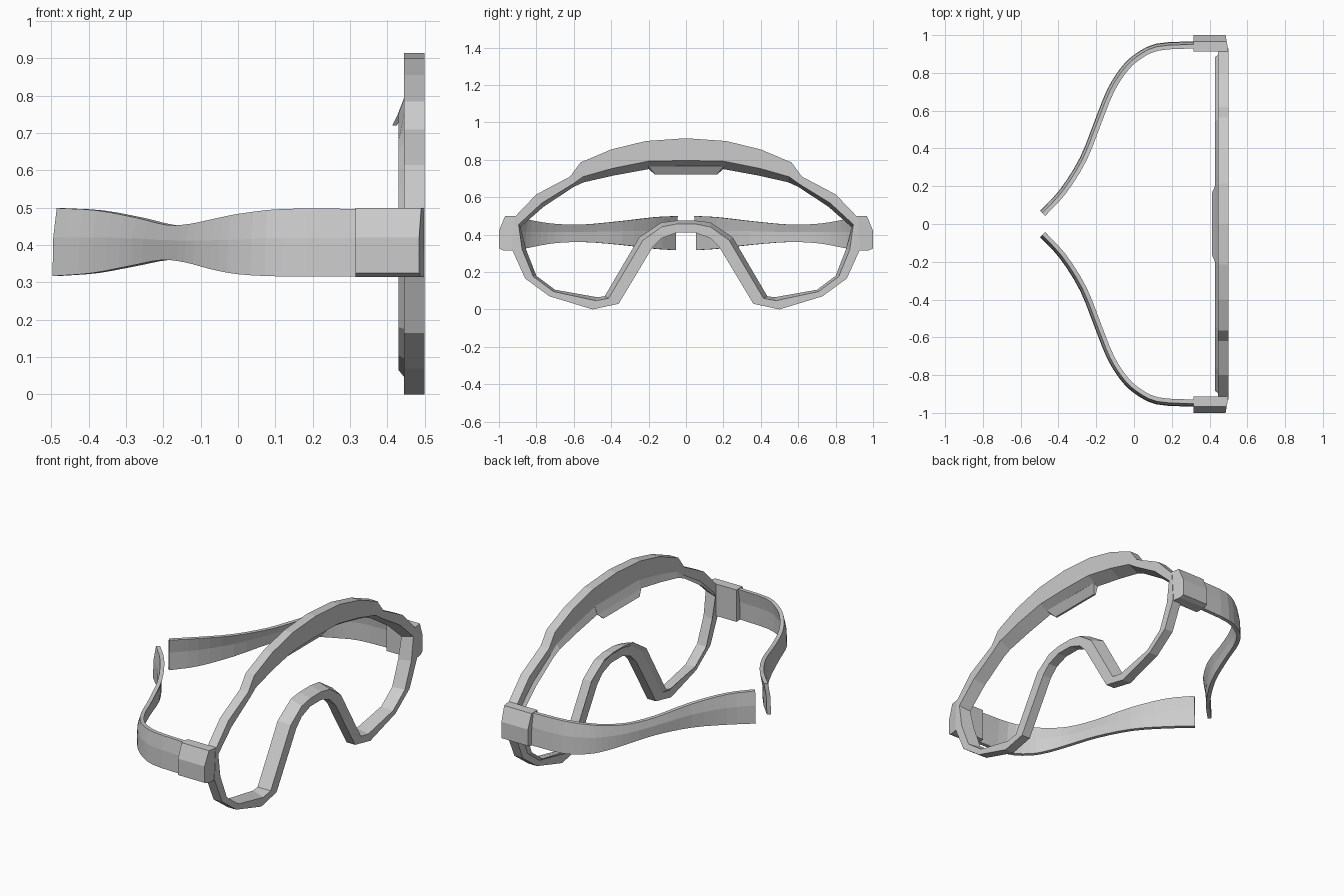
import bpy, bmesh
from mathutils import Vector

if "Cube" in bpy.data.objects:
    bpy.data.objects.remove(bpy.data.objects["Cube"])


def loft(name, sections, ring=False, mirror=False):
    """Skin a list of closed sections; either join the ends or cap them."""
    bm = bmesh.new()
    rows = [[bm.verts.new(p) for p in s] for s in sections]
    n = len(rows[0])
    pairs = list(zip(rows, rows[1:] + rows[:1])) if ring else list(zip(rows, rows[1:]))
    for a, b in pairs:
        for i in range(n):
            j = (i + 1) % n
            bm.faces.new((a[i], a[j], b[j], b[i]))
    if not ring:
        bm.faces.new(rows[0])
        bm.faces.new(rows[-1])
    bmesh.ops.recalc_face_normals(bm, faces=bm.faces)
    me = bpy.data.meshes.new(name)
    bm.to_mesh(me)
    bm.free()
    ob = bpy.data.objects.new(name, me)
    bpy.context.collection.objects.link(ob)
    if mirror:
        m = ob.modifiers.new("Mirror", 'MIRROR')
        m.use_axis = (False, True, False)
        m.use_mirror_merge = False
    return ob


# Lens frame: outer (y, z) and inner lip (y, z), top centre round to the nose
half = [
    (0, .915, 0, .75), (.215, .90, .20, .75), (.40, .855, .39, .715),
    (.565, .785, .545, .68), (.62, .71, .60, .655), (.80, .615, .76, .55),
    (.92, .49, .885, .44), (.93, .32, .855, .32), (.86, .165, .80, .18),
    (.73, .07, .70, .105), (.50, 0, .475, .065), (.36, .03, .435, .07),
    (.18, .33, .25, .385), (.13, .38, .13, .465), (.05, .41, .05, .475)]
outline = half + [(-a, b, -c, d) for a, b, c, d in reversed(half[1:])]
sections = []
for a, b, c, d in outline:
    e, f = c + (a - c) * .28, d + (b - d) * .28
    sections.append([(.5, a, b), (.5, e, f), (.43, c, d), (.445, e, f), (.445, a, b)])
loft("lens_frame", sections, ring=True)

# Brow pad hanging behind the top of the frame
loft("brow_pad", [[(.445, s * .20, .795), (.428, s * .20, .75), (.413, s * w, .72),
                   (.425, s * w, .72), (.455, s * .20, .765)]
                  for s, w in ((-1, .165), (1, .165))])

# Hinge blocks with a slanted front
prof = [(.912, .5), (.967, .5), (1, .42), (1, .325), (.975, .315), (.912, .315)]
loft("hinge_block", [[(.315, y, z) for y, z in prof],
                     [(.5 - .17 * (y - .912), y, z) for y, z in prof]], mirror=True)

# Temple arms: x, y of the outer face, top z, bottom z
path = [Vector(p) for p in (
    (.33, .968, .497, .316), (.12, .955, .497, .316), (0, .895, .485, .322),
    (-.075, .82, .471, .336), (-.143, .71, .457, .354), (-.206, .553, .454, .36),
    (-.286, .352, .473, .345), (-.392, .183, .493, .325), (-.497, .07, .499, .317))]
ext = [2 * path[0] - path[1]] + path + [2 * path[-1] - path[-2]]
pts = []
for k in range(1, len(ext) - 2):
    p, q, r, s = ext[k - 1:k + 3]
    for t in (0, 1 / 3, 2 / 3):
        pts.append(.5 * (2 * q + (r - p) * t + (2 * p - 5 * q + 4 * r - s) * t * t
                         + (3 * q - p - 3 * r + s) * t ** 3))
pts.append(path[-1])
sections = []
for i, p in enumerate(pts):
    d = pts[min(i + 1, len(pts) - 1)] - pts[max(i - 1, 0)]
    inward = Vector((-d.y, d.x)).normalized()
    if inward.dot(Vector((1, -1))) < 0:
        inward.negate()
    mid = p[3] + (p[2] - p[3]) * .57
    sec = []
    for off, z in ((.016, p[2]), (.003, mid), (0, p[3]),
                   (.022, p[3]), (.025, mid), (.038, p[2])):
        sec.append((p.x + inward.x * off, p.y + inward.y * off, z))
    sections.append(sec)
loft("temple_arm", sections, mirror=True)
